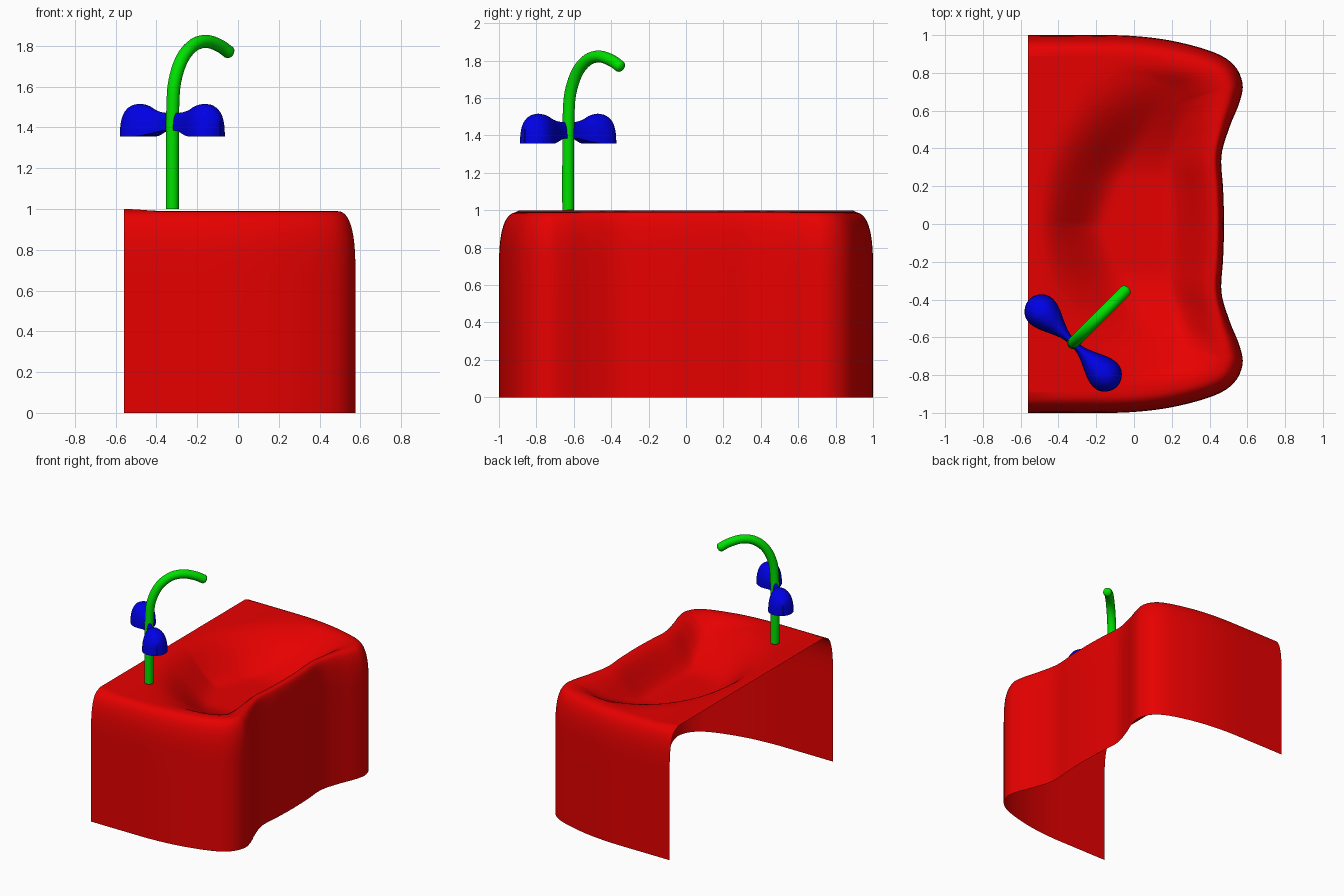
import bpy, math
from mathutils import Vector

if "Cube" in bpy.data.objects:
    bpy.data.objects.remove(bpy.data.objects["Cube"])


def material(name, color):
    m = bpy.data.materials.new(name)
    m.diffuse_color = color
    m.use_nodes = True
    m.node_tree.nodes["Principled BSDF"].inputs["Base Color"].default_value = m.diffuse_color
    return m


def make_mesh(name, verts, faces, mat, angle=60):
    me = bpy.data.meshes.new(name)
    me.from_pydata(verts, [], faces)
    me.materials.append(mat)
    ob = bpy.data.objects.new(name, me)
    bpy.context.collection.objects.link(ob)
    bpy.ops.object.select_all(action='DESELECT')
    bpy.context.view_layer.objects.active = ob
    ob.select_set(True)
    bpy.ops.object.mode_set(mode='EDIT')
    bpy.ops.mesh.select_all(action='SELECT')
    bpy.ops.mesh.remove_doubles(threshold=0.0002)
    bpy.ops.mesh.normals_make_consistent(inside=False)
    bpy.ops.object.mode_set(mode='OBJECT')
    bpy.ops.object.shade_smooth_by_angle(angle=math.radians(angle))
    return ob


def grid_faces(rows, cols, closed=False):
    n = cols if closed else cols - 1
    return [(r * cols + c, r * cols + (c + 1) % cols,
             (r + 1) * cols + (c + 1) % cols, (r + 1) * cols + c)
            for r in range(rows - 1) for c in range(n)]


def spline(pts, steps):
    """Smooth curve through points (Catmull-Rom)."""
    p = [Vector(q) for q in pts]
    p = [2 * p[0] - p[1]] + p + [2 * p[-1] - p[-2]]
    out = []
    for i in range(1, len(p) - 2):
        a, b, c, d = p[i - 1:i + 3]
        for k in range(steps):
            t = k / steps
            out.append(0.5 * (2 * b + (c - a) * t + (2 * a - 5 * b + 4 * c - d) * t * t
                              + (3 * b - a - 3 * c + d) * t ** 3))
    out.append(p[-2])
    return out


def smooth(t):
    t = min(max(t, 0), 1)
    return t * t * (3 - 2 * t)


red = material("red", (0.8, 0.0, 0.0, 1))
green = material("green", (0.0, 0.75, 0.0, 1))
blue = material("blue", (0.0, 0.0, 0.8, 1))

# Tub: outline with wall, rounded rim and hollow basin, open at the left side
half = [(-0.56, 1), (-0.3, 1), (-0.03, 0.997), (0.2, 0.97), (0.42, 0.91), (0.53, 0.84),
        (0.575, 0.74), (0.557, 0.64), (0.505, 0.51), (0.463, 0.36), (0.472, 0.18)]
outline = spline([(x, -y) for x, y in half] + [(0.477, 0)] + half[::-1], 6)
N = len(outline)
WALL, ROUND, TOP = 4, 12, 30
verts = []
for i, p in enumerate(outline):
    tan = outline[min(i + 1, N - 1)] - outline[max(i - 1, 0)]
    nrm = Vector((-tan.y, tan.x)).normalized()
    inset = 0.045 + 0.065 * smooth((abs(p.y) - 0.35) / 0.5)
    for k in range(WALL):
        verts.append((p.x, p.y, 0.68 * k / WALL))
    for k in range(ROUND):
        a = math.pi / 2 * k / ROUND
        q = p + nrm * inset * (1 - math.cos(a) ** 0.72)
        verts.append((max(q.x, -0.56), q.y, 0.68 + 0.31 * math.sin(a) ** 0.75))
    crest = p + nrm * inset
    crest.x = max(crest.x, -0.56)
    back = Vector((-0.56, 0.89 * (2 * i / (N - 1) - 1)))
    for k in range(TOP + 1):
        q = crest.lerp(back, k / TOP)
        ay = abs(q.y)
        depth = (smooth((q - crest).length / 0.25)
                 * smooth((q.x + 0.5 - 0.3 * (ay / 0.9) ** 2) / (0.34 + 0.3 * ay))
                 * smooth((0.95 - ay) / 0.72))
        lift = 0.01 * smooth((-0.36 - q.x) / 0.2)
        verts.append((q.x, q.y, 0.99 + lift - 0.235 * depth))
make_mesh("tub", verts, grid_faces(N, WALL + ROUND + TOP + 1), red)

# Spout: round tube that rises and bends over the basin, with a domed tip
BASE = Vector((-0.322, -0.63, 0))
D = Vector((1, 1, 0)).normalized()
SIDE = Vector((1, -1, 0)).normalized()
path = spline([(0, 1), (0, 1.25), (0.003, 1.5), (0.018, 1.63), (0.07, 1.74), (0.15, 1.805),
               (0.24, 1.822), (0.33, 1.8), (0.39, 1.77)], 5)
R, S = 0.032, 20
tip = (path[-1] - path[-2]).normalized()
rings = [(p, R) for p in path]
for a in (0.4, 0.8, 1.2, 1.5):
    rings.append((path[-1] + tip * 0.022 * math.sin(a), R * math.cos(a)))
sv = []
for i, (p, r) in enumerate(rings):
    t = (rings[min(i + 1, len(rings) - 1)][0] - rings[max(i - 1, 0)][0]).normalized()
    n = D * -t.y + Vector((0, 0, t.x))
    c = BASE + D * p.x + Vector((0, 0, p.y))
    for k in range(S):
        a = 2 * math.pi * k / S
        sv.append(c + r * (math.cos(a) * n + math.sin(a) * SIDE))
sf = grid_faces(len(rings), S, True)
sf += [tuple(range(S)), tuple(range(len(sv) - S, len(sv)))]
make_mesh("spout", sv, sf, green)

# Handles: two flat-bottomed lobes joined by a narrow neck
prof = [(0, 0.018, 1.385, 1.472), (0.06, 0.026, 1.382, 1.473), (0.12, 0.05, 1.368, 1.485),
        (0.17, 0.073, 1.358, 1.505), (0.22, 0.088, 1.356, 1.516), (0.26, 0.087, 1.356, 1.51),
        (0.29, 0.073, 1.356, 1.493), (0.31, 0.052, 1.356, 1.472), (0.323, 0.028, 1.356, 1.452),
        (0.328, 0.002, 1.356, 1.435)]
sections = spline([(-h, w, b, t) for h, w, b, t in prof[:0:-1]] + prof, 4)
hv, A = [], 17
for h, w, b, t in sections:
    for k in range(A):
        a = math.pi * k / (A - 1)
        c = BASE + SIDE * h + D * w * math.copysign(abs(math.cos(a)) ** 0.85, math.cos(a))
        hv.append((c.x, c.y, b + (t - b) * math.sin(a) ** 0.85))
make_mesh("handles", hv, grid_faces(len(sections), A, True), blue, 50)
